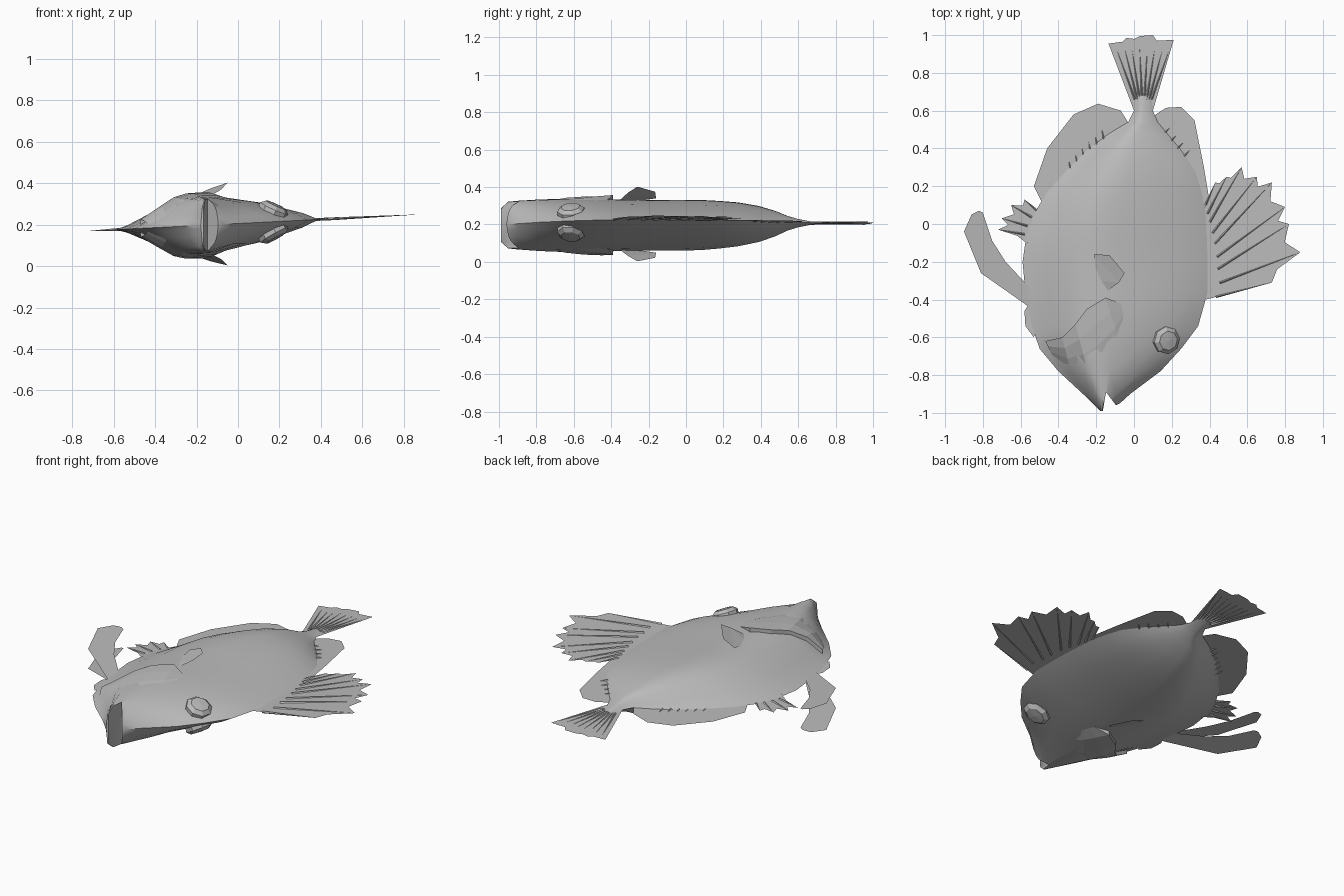
import bpy, bmesh, math
from mathutils import Vector

cube = bpy.data.objects.get("Cube")
if cube:
    bpy.data.objects.remove(cube)

grey = bpy.data.materials.new("plain_grey")
grey.use_nodes = True
grey.diffuse_color = (0.5, 0.5, 0.5, 1)
grey.node_tree.nodes["Principled BSDF"].inputs["Base Color"].default_value = (0.5, 0.5, 0.5, 1)

# Body stations: y, belly x, back x, half thickness
STATIONS = [(-0.99, -0.18, -0.155, 0.09), (-0.95, -0.22, -0.075, 0.125), (-0.9, -0.27, -0.02, 0.13),
            (-0.78, -0.4, 0.14, 0.138), (-0.66, -0.5, 0.25, 0.142), (-0.54, -0.54, 0.34, 0.143),
            (-0.36, -0.575, 0.39, 0.138), (-0.2, -0.59, 0.39, 0.135), (-0.06, -0.57, 0.385, 0.136),
            (0.08, -0.515, 0.375, 0.134), (0.18, -0.45, 0.355, 0.127), (0.28, -0.36, 0.325, 0.117),
            (0.39, -0.25, 0.25, 0.096), (0.48, -0.13, 0.175, 0.067), (0.54, -0.03, 0.125, 0.04),
            (0.6, 0.0, 0.1, 0.022), (0.68, 0.01, 0.09, 0.006)]
# Thickness across the body, belly to back
PROFILE = [(0, 0), (0.06, 0.14), (0.13, 0.38), (0.25, 0.8), (0.32, 0.94), (0.4, 1), (0.5, 0.95),
           (0.7, 0.7), (0.82, 0.46), (0.92, 0.25), (1, 0)]


def mid(x):
    """Height of the slightly tilted middle plane."""
    return 0.2 + 0.05 * (x + 0.1)


def table(rows, k):
    """Linear interpolation in rows keyed by their first item."""
    for a, b in zip(rows, rows[1:]):
        if k <= b[0]:
            t = max(0, (k - a[0]) / (b[0] - a[0]))
            return [p + (q - p) * t for p, q in zip(a[1:], b[1:])]
    return rows[-1][1:]


def thickness(x, y):
    xl, xr, h = table(STATIONS, y)
    return h * table(PROFILE, (x - xl) / (xr - xl))[0]


def make(name, verts, faces, smooth=False):
    mesh = bpy.data.meshes.new(name)
    mesh.from_pydata([tuple(v) for v in verts], [], faces)
    bm = bmesh.new()
    bm.from_mesh(mesh)
    bmesh.ops.recalc_face_normals(bm, faces=bm.faces)
    bm.to_mesh(mesh)
    bm.free()
    mesh.materials.append(grey)
    obj = bpy.data.objects.new(name, mesh)
    bpy.context.collection.objects.link(obj)
    if smooth:
        select(obj)
        bpy.ops.object.shade_smooth_by_angle(angle=math.radians(32))
    return obj


def select(obj):
    bpy.ops.object.select_all(action='DESELECT')
    obj.select_set(True)
    bpy.context.view_layer.objects.active = obj


def flip(v):
    """Mirror a point through the middle plane."""
    return Vector((v[0], v[1], 2 * mid(v[0]) - v[2]))


def sheet(name, outline, lift=lambda x, y: 0):
    verts = [(x, y, mid(x) + lift(x, y)) for x, y in outline]
    return make(name, verts, [tuple(range(len(verts)))])


def rays(name, pairs, width=0.012, height=0.007):
    """Slim tapering spines lying in a fin, from root to tip."""
    verts, faces = [], []
    for (ax, ay), (bx, by) in pairs:
        d = Vector((bx - ax, by - ay)).normalized() * width / 2
        n = len(verts)
        verts += [(ax - d.y, ay + d.x, mid(ax)), (ax, ay, mid(ax) + height),
                  (ax + d.y, ay - d.x, mid(ax)), (ax, ay, mid(ax) - height), (bx, by, mid(bx))]
        faces += [(n + i, n + (i + 1) % 4, n + 4) for i in range(4)]
    make(name, verts, faces)


# Body: loft of lens-shaped sections
verts, faces = [], []
for y, xl, xr, h in STATIONS:
    upper = []
    for s, t in PROFILE:
        x = xl + (xr - xl) * s
        upper.append(Vector((x, y, mid(x) + h * t)))
    verts += upper + [flip(v) for v in reversed(upper[1:-1])]
n = 2 * len(PROFILE) - 2
for r in range(len(STATIONS) - 1):
    for i in range(n):
        j = (i + 1) % n
        faces.append((r * n + i, r * n + j, r * n + n + j, r * n + n + i))
faces += [tuple(range(n)), tuple(range(len(verts) - n, len(verts)))]
body = make("body", verts, faces)

# Open mouth: wedge cut between the jaws
wedge = [(-0.148, -0.89), (-0.172, -1.03), (-0.05, -1.02)]
cutter = make("mouth_cutter", [(x, y, z) for z in (-0.1, 0.5) for x, y in wedge],
              [(0, 1, 2), (3, 4, 5), (0, 1, 4, 3), (1, 2, 5, 4), (2, 0, 3, 5)])
cutter.hide_render = True
cut = body.modifiers.new("mouth", 'BOOLEAN')
cut.operation, cut.object, cut.solver = 'DIFFERENCE', cutter, 'EXACT'
select(body)
bpy.ops.object.modifier_apply(modifier=cut.name)
bpy.data.objects.remove(cutter)
bpy.ops.object.shade_smooth_by_angle(angle=math.radians(32))

# Gill covers: raised plates with a stepped rear edge
EDGE = [(-0.47, -0.62), (-0.38, -0.6), (-0.31, -0.53), (-0.25, -0.45), (-0.15, -0.39), (-0.07, -0.42)]
FRONT = [(-0.43, -0.7), (-0.34, -0.76), (-0.25, -0.76), (-0.16, -0.72), (-0.08, -0.62), (-0.05, -0.5)]
ROWS = [(0, -0.01), (0, 0.024), (0.35, 0.016), (0.7, 0.006), (1, -0.004)]
cover = []
for t, lift in ROWS:
    for k, (a, b) in enumerate(zip(EDGE, FRONT)):
        x, y = a[0] + (b[0] - a[0]) * t, a[1] + (b[1] - a[1]) * t
        fade = 0.1 if k == len(EDGE) - 1 else 1
        cover.append(Vector((x, y, mid(x) + thickness(x, y) + lift * fade)))
w = len(EDGE)
quads = [(r * w + i, r * w + i + 1, r * w + w + i + 1, r * w + w + i)
         for r in range(len(ROWS) - 1) for i in range(w - 1)]

# Eyes: faceted domes tilted with the skin
ex, ey, sides = 0.17, -0.615, 8
slope = Vector((0.45, -0.12, 1)).normalized()
turn = slope.to_track_quat('Z', 'Y')
centre = Vector((ex, ey, mid(ex) + thickness(ex, ey)))
eye = []
for radius, rise in [(0.074, -0.025), (0.074, 0.012), (0.052, 0.03)]:
    for i in range(sides):
        a = math.tau * (i + 0.5) / sides
        eye.append(centre + turn @ Vector((radius * math.cos(a), radius * math.sin(a), rise)))
eye.append(centre + turn @ Vector((0, 0, 0.034)))
eye_faces = [(r * sides + i, r * sides + (i + 1) % sides, (r + 1) * sides + (i + 1) % sides, (r + 1) * sides + i)
             for r in range(2) for i in range(sides)]
eye_faces += [(2 * sides + i, 2 * sides + (i + 1) % sides, 3 * sides) for i in range(sides)]

# Pectoral fins: small flaps standing off each flank
flap = [Vector(p) for p in [(-0.15, -0.36, 0.325), (-0.08, -0.31, 0.37), (-0.05, -0.26, 0.402),
                            (-0.13, -0.165, 0.375), (-0.21, -0.16, 0.34), (-0.2, -0.3, 0.32)]]
flap_faces = [(0, 1, 5), (1, 4, 5), (1, 2, 3, 4)]

for side, place in (("left", lambda v: v), ("right", flip)):
    make(side + "_gill_cover", [place(v) for v in cover], quads)
    make(side + "_eye", [place(v) for v in eye], eye_faces)
    make(side + "_pectoral_fin", [place(v) for v in flap], flap_faces)

# Pelvic fins: a splayed pair below the belly
PELVIC = [(-0.54, -0.45), (-0.81, -0.26), (-0.9, -0.04), (-0.86, 0.05), (-0.82, 0.07), (-0.8, 0.06),
          (-0.75, -0.09), (-0.68, -0.2), (-0.54, -0.35)]
for side, sign in (("left", 1), ("right", -1)):
    sheet(side + "_pelvic_fin", PELVIC, lambda x, y: sign * 0.22 * (-0.54 - x))
sheet("throat_fin", [(-0.54, -0.4), (-0.58, -0.46), (-0.575, -0.54), (-0.53, -0.6), (-0.5, -0.5)])

# Unpaired fins in the middle plane
sheet("tail_fin", [(0.0, 0.6), (-0.135, 0.955), (-0.06, 0.965), (-0.04, 0.985), (0.0, 0.98), (0.03, 0.995),
                   (0.1, 1.0), (0.12, 0.97), (0.21, 0.975), (0.1, 0.6)])
rays("tail_rays", [((0.005 + 0.0125 * i, 0.66), (-0.09 + 0.04 * i, 0.92 + 0.01 * (i % 2))) for i in range(8)])
sheet("anal_fin", [(-0.02, 0.52), (-0.07, 0.6), (-0.19, 0.637), (-0.32, 0.58), (-0.46, 0.4),
                   (-0.53, 0.2), (-0.48, 0.1), (-0.34, 0.25), (-0.2, 0.4)])
sheet("rear_dorsal_fin", [(0.1, 0.57), (0.17, 0.615), (0.25, 0.62), (0.32, 0.55), (0.37, 0.3),
                          (0.4, 0.12), (0.36, 0.08), (0.3, 0.27), (0.2, 0.42)])
rays("anal_rays", [((-0.16 - 0.035 * i, 0.45 - 0.033 * i), (-0.17 - 0.035 * i, 0.5 - 0.033 * i)) for i in range(6)])
rays("rear_dorsal_rays", [((0.16 + 0.035 * i, 0.48 - 0.04 * i), (0.19 + 0.035 * i, 0.51 - 0.04 * i)) for i in range(4)])


def spiny_fin(name, base, tips, web, root):
    """Web between spine tips, with spines running from near the base."""
    outline = [base[0]]
    for k, tip in enumerate(tips):
        outline.append(tip)
        if k < len(tips) - 1:
            m = (Vector(tip) + Vector(tips[k + 1])) / 2
            hub = Vector(base[0]).lerp(Vector(base[1]), (k + 0.5) / len(tips))
            outline.append(tuple(hub.lerp(m, web)))
    sheet(name, outline + [base[1]])
    pairs = []
    for k, tip in enumerate(tips):
        hub = Vector(base[0]).lerp(Vector(base[1]), k / (len(tips) - 1))
        pairs.append((hub.lerp(Vector(tip), root), tip))
    rays(name + "_spines", pairs)


spiny_fin("front_dorsal_fin", [(0.37, 0.08), (0.38, -0.4)],
          [(0.43, 0.22), (0.49, 0.25), (0.57, 0.3), (0.65, 0.25), (0.73, 0.22), (0.8, 0.09),
           (0.82, 0.0), (0.88, -0.15), (0.73, -0.31)], 0.89, 0.15)
spiny_fin("front_anal_fin", [(-0.5, 0.06), (-0.56, -0.1)],
          [(-0.58, 0.13), (-0.65, 0.1), (-0.7, 0.03), (-0.72, -0.03), (-0.57, -0.1)], 0.75, 0.2)
